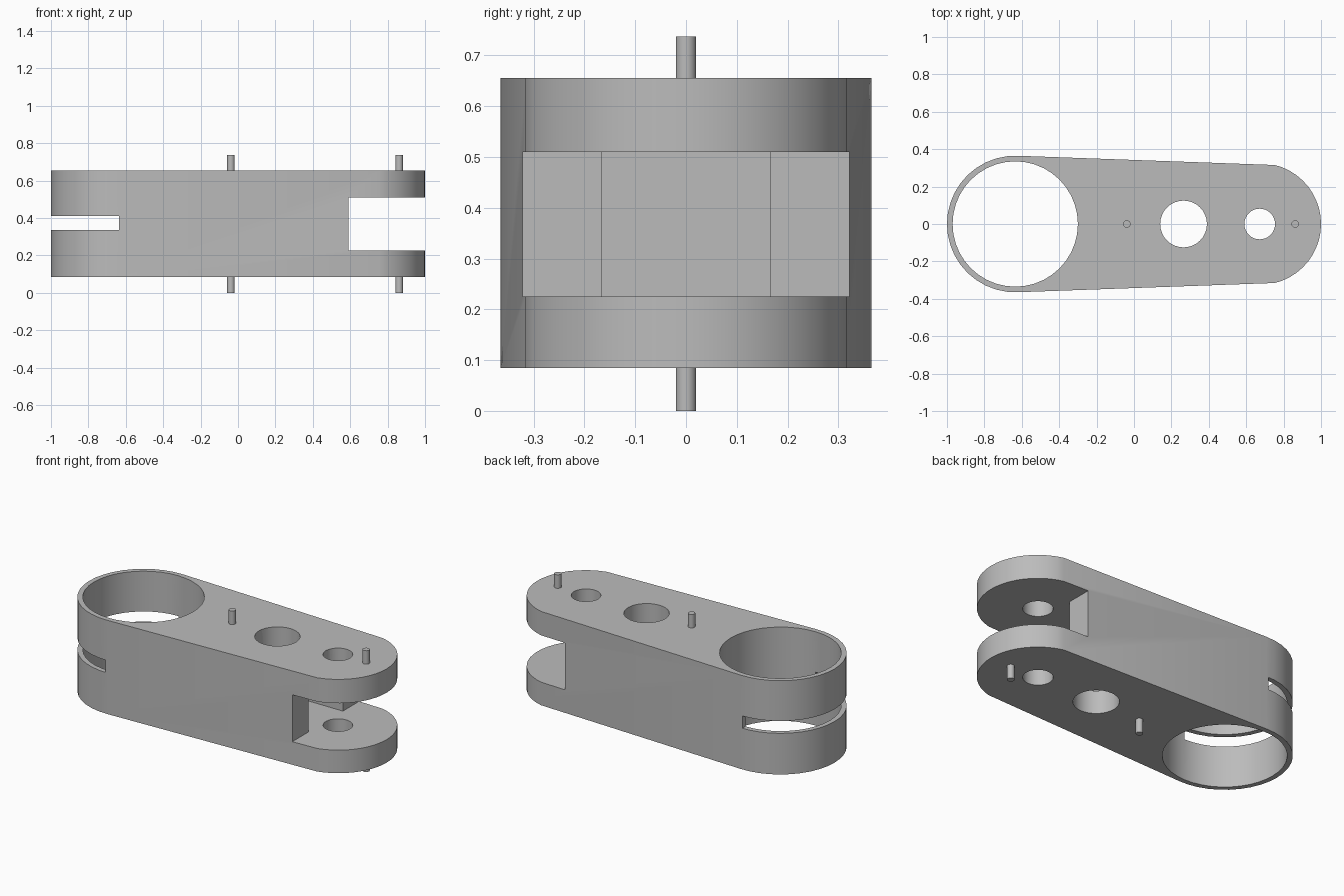
import bpy, bmesh, math
from mathutils import Matrix, Vector

cube = bpy.data.objects.get("Cube")
if cube:
    bpy.data.objects.remove(cube, do_unlink=True)

BOTTOM, TOP = 0.085, 0.655
FORK_LOW, FORK_HIGH = 0.225, 0.51
BORE_X, BORE_R = -0.635, 0.335

grey = bpy.data.materials.new("plain_grey")
grey.use_nodes = True
colour = (0.5, 0.5, 0.5, 1)
grey.diffuse_color = colour
grey.node_tree.nodes["Principled BSDF"].inputs["Base Color"].default_value = colour


def make_object(name, bm):
    bmesh.ops.recalc_face_normals(bm, faces=bm.faces)
    mesh = bpy.data.meshes.new(name)
    bm.to_mesh(mesh)
    bm.free()
    mesh.materials.append(grey)
    obj = bpy.data.objects.new(name, mesh)
    bpy.context.collection.objects.link(obj)
    return obj


def cylinder(name, x, radius, z0, z1, sides):
    bm = bmesh.new()
    bmesh.ops.create_cone(bm, cap_ends=True, segments=sides, radius1=radius,
                          radius2=radius, depth=z1 - z0,
                          matrix=Matrix.Translation((x, 0, (z0 + z1) / 2)))
    return make_object(name, bm)


def box(name, x0, x1, half_y, z0, z1):
    bm = bmesh.new()
    place = Matrix.Translation(((x0 + x1) / 2, 0, (z0 + z1) / 2))
    size = Matrix.Diagonal((x1 - x0, 2 * half_y, z1 - z0, 1))
    bmesh.ops.create_cube(bm, size=1, matrix=place @ size)
    return make_object(name, bm)


def arc(x, radius, start, end, steps):
    angles = [math.radians(start + (end - start) * i / steps) for i in range(steps + 1)]
    return [(x + radius * math.cos(a), radius * math.sin(a)) for a in angles]


def activate(obj):
    bpy.ops.object.select_all(action='DESELECT')
    obj.select_set(True)
    bpy.context.view_layer.objects.active = obj


def cut(obj, cutter):
    cutter.hide_render = True
    mod = obj.modifiers.new("cut", 'BOOLEAN')
    mod.operation = 'DIFFERENCE'
    mod.solver = 'EXACT'
    mod.object = cutter
    activate(obj)
    bpy.ops.object.modifier_apply(modifier=mod.name)
    bpy.data.objects.remove(cutter, do_unlink=True)


# Tapered arm body with rounded ends
outline = arc(0.675, 0.325, -76, 76, 20) + arc(BORE_X, 0.365, 88, 272, 20)
bm = bmesh.new()
face = bm.faces.new([bm.verts.new((x, y, BOTTOM)) for x, y in outline])
solid = bmesh.ops.extrude_face_region(bm, geom=[face])
bmesh.ops.translate(bm, vec=Vector((0, 0, TOP - BOTTOM)),
                    verts=[v for v in solid["geom"] if isinstance(v, bmesh.types.BMVert)])
body = make_object("arm_body", bm)

# Open fork, hidden channel and clamp slot
cut(body, box("fork_cutter", 0.59, 1.2, 0.6, FORK_LOW, FORK_HIGH))
cut(body, box("channel_cutter", -0.29, 0.7, 0.165, FORK_LOW, FORK_HIGH))
cut(body, box("clamp_slot_cutter", -1.2, BORE_X, 0.6, 0.335, 0.41))

# Large bore and the two smaller holes
for x, radius, sides in ((BORE_X, BORE_R, 40), (0.265, 0.125, 32), (0.672, 0.082, 32)):
    cut(body, cylinder("hole_cutter", x, radius, -0.2, 1, sides))

activate(body)
bpy.ops.object.shade_smooth_by_angle(angle=math.radians(30))

# Locating pins above and below
for place, x in (("middle", -0.038), ("fork", 0.862)):
    for side, z0, z1 in (("upper", TOP - 0.02, 0.737), ("lower", 0, BOTTOM + 0.02)):
        pin = cylinder(f"{place}_{side}_pin", x, 0.02, z0, z1, 20)
        activate(pin)
        bpy.ops.object.shade_smooth_by_angle(angle=math.radians(30))
